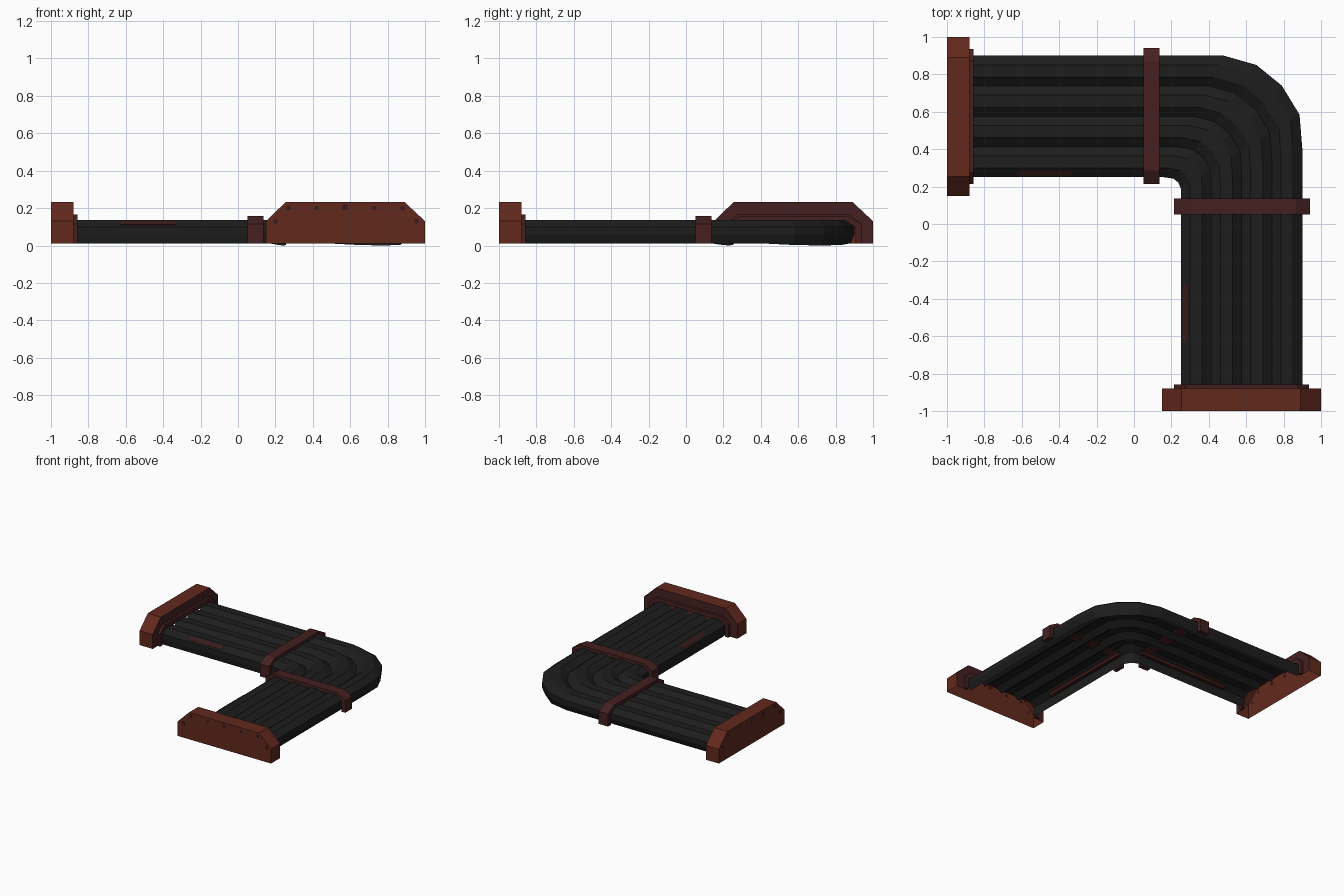
import bpy, bmesh
from mathutils import Vector

if "Cube" in bpy.data.objects:
    bpy.data.objects.remove(bpy.data.objects["Cube"])


def material(name, rgb):
    m = bpy.data.materials.new(name)
    m.diffuse_color = (*rgb, 1)
    m.use_nodes = True
    m.node_tree.nodes["Principled BSDF"].inputs["Base Color"].default_value = m.diffuse_color
    return m


RUST = material("rust brown", (0.122, 0.022, 0.012))
MAROON = material("dark maroon", (0.058, 0.0145, 0.0145))
RUBBER = material("black rubber", (0.0125, 0.0125, 0.0125))
STREAK = material("rust streak", (0.042, 0.011, 0.010))
BOLT = material("bolt dark", (0.035, 0.012, 0.013))


def finish(name, bm, mats, open_shell=False):
    bmesh.ops.recalc_face_normals(bm, faces=bm.faces)
    if open_shell:  # the highest face must look up
        bm.faces.ensure_lookup_table()
        top = max(bm.faces, key=lambda f: f.calc_center_median().z)
        if top.normal.z < 0:
            bmesh.ops.reverse_faces(bm, faces=bm.faces)
    me = bpy.data.meshes.new(name)
    bm.to_mesh(me)
    bm.free()
    for m in mats:
        me.materials.append(m)
    ob = bpy.data.objects.new(name, me)
    bpy.context.collection.objects.link(ob)
    return ob


def rings(bm, profile, depths, swap):
    return [[bm.verts.new((u, d, z) if swap else (d, u, z)) for u, z in profile] for d in depths]


def prism(name, profile, a, b, mats, swap):
    """Extrude a (side, z) profile along a leg from a to b; swap mirrors x and y."""
    bm = bmesh.new()
    r = rings(bm, profile, (a, b), swap)
    bm.faces.new(r[0])
    bm.faces.new(r[1])
    n = len(profile)
    for i in range(n):
        j = (i + 1) % n
        bm.faces.new((r[0][i], r[0][j], r[1][j], r[1][i]))
    return finish(name, bm, mats)


def hollow_cap(name, outline, hole, a, b, swap):
    """End cap: closed outer plate, walls, inner frame round the cables, no floor."""
    bm = bmesh.new()
    r = rings(bm, outline, (a, b), swap)
    h = rings(bm, hole, (b,), swap)[0]
    bm.faces.new(r[0])
    bm.faces.new(r[1] + h).material_index = 1
    for i in range(len(outline) - 1):
        bm.faces.new((r[0][i], r[0][i + 1], r[1][i + 1], r[1][i]))
    return finish(name, bm, [RUST, MAROON])


# Cable bundle: ribbed shell, open below, lofted between inner and outer bend edges
STATIONS = [((-0.87, 0.25), (-0.87, 0.90), 0.012),
            ((0.16, 0.25), (0.48, 0.90), 0.012),
            ((0.21, 0.243), (0.655, 0.85), 0.003),
            ((0.237, 0.222), (0.79, 0.74), 0.0),
            ((0.25, 0.19), (0.885, 0.585), 0.003),
            ((0.25, 0.13), (0.90, 0.40), 0.012),
            ((0.25, -0.87), (0.90, -0.87), 0.012)]
TOP, EDGE, SIDE = 0.137, 0.10, 0.058


def cable_bundle():
    bm = bmesh.new()
    loft = []
    for p, q, low in STATIONS:
        p, q = Vector(p), Vector(q)
        section = [(0.012, low), (0, SIDE)]
        for i in range(4):
            section += [(i / 4, EDGE), ((i + 0.3) / 4, TOP), ((i + 0.7) / 4, TOP)]
        section += [(1, EDGE), (1, SIDE), (0.97, low)]
        pts = [(p.lerp(q, u), z) for u, z in section]
        loft.append([bm.verts.new((c.x, c.y, z)) for c, z in pts])
    for r, s in zip(loft, loft[1:]):
        for k in range(len(r) - 1):
            bm.faces.new((r[k], r[k + 1], s[k + 1], s[k]))
    finish("cable_bundle", bm, [RUBBER], True)


cable_bundle()

# Profiles across a leg (side position, height)
B = 0.012
OUTLINE = [(0.15, B), (0.15, 0.13), (0.255, 0.233), (0.89, 0.233), (1.0, 0.13), (1.0, B)]
COLLAR = [(0.215, B), (0.215, 0.115), (0.275, 0.167), (0.875, 0.167), (0.935, 0.115), (0.935, B)]
HOLE = [(0.905, B), (0.905, 0.10), (0.86, 0.132), (0.29, 0.132), (0.245, 0.10), (0.245, B)]
CLAMP = [(0.213, B), (0.213, 0.115), (0.285, 0.157), (0.865, 0.157), (0.94, 0.115), (0.94, B)]
CLAMP_HOLE = [(0.905, B), (0.905, 0.10), (0.86, 0.127), (0.29, 0.127), (0.245, 0.10), (0.245, B)]
STREAK_UP = [(0.262, 0.108), (0.260, 0.111), (0.286, 0.1305), (0.288, 0.127)]
PIPE = [(0.262, 0.085), (0.262, 0.10), (0.275, 0.112), (0.29, 0.112), (0.29, 0.085)]
BOLTS = [(0.20, 0.13), (0.27, 0.20), (0.42, 0.20), (0.572, 0.205),
         (0.73, 0.20), (0.88, 0.20), (0.955, 0.13)]

# Each leg gets the same end cap, clamp, inner pipe, streak and bolts
for swap, side in ((False, "left"), (True, "front")):
    hollow_cap(f"{side}_end_cap", OUTLINE, HOLE, -0.999, -0.88, swap)
    prism(f"{side}_collar", COLLAR + HOLE, -0.879, -0.858, [MAROON], swap)
    prism(f"{side}_clamp", CLAMP + CLAMP_HOLE, 0.05, 0.135, [MAROON], swap)
    prism(f"{side}_streak", STREAK_UP, -0.63, -0.33, [STREAK], swap)
    prism(f"{side}_inner_pipe", PIPE, -0.65, 0.16, [STREAK], swap)
    for k, (u, z) in enumerate(BOLTS):
        r = 0.014 if k == 3 else 0.011
        square = [(u - r, z - r), (u + r, z - r), (u + r, z + r), (u - r, z + r)]
        prism(f"{side}_bolt_{k + 1}", square, -1.0, -0.997, [BOLT], swap)
